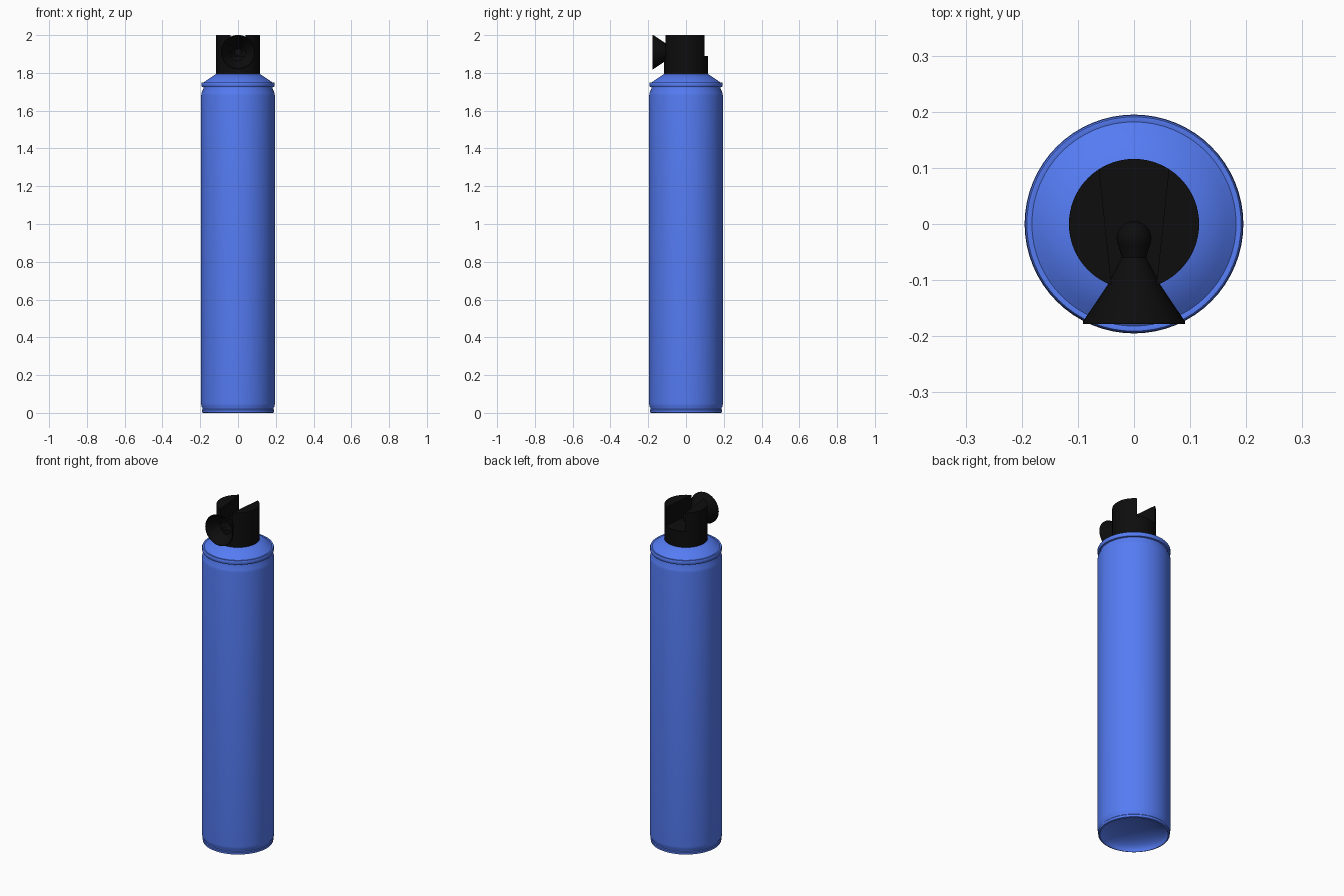
import bpy, bmesh, math

if "Cube" in bpy.data.objects:
    bpy.data.objects.remove(bpy.data.objects["Cube"])

def material(name, col):
    m = bpy.data.materials.new(name)
    m.diffuse_color = col
    m.use_nodes = True
    m.node_tree.nodes["Principled BSDF"].inputs["Base Color"].default_value = m.diffuse_color
    return m

BLUE = material("can_blue", (0.09, 0.2, 0.9, 1))
BLACK = material("cap_black", (0.004, 0.004, 0.004, 1))

def finish(name, bm, mat, angle=35):
    bmesh.ops.remove_doubles(bm, verts=bm.verts, dist=1e-5)
    bmesh.ops.recalc_face_normals(bm, faces=bm.faces)
    me = bpy.data.meshes.new(name)
    bm.to_mesh(me)
    bm.free()
    ob = bpy.data.objects.new(name, me)
    bpy.context.collection.objects.link(ob)
    me.materials.append(mat)
    bpy.ops.object.select_all(action='DESELECT')
    ob.select_set(True)
    bpy.context.view_layer.objects.active = ob
    bpy.ops.object.shade_smooth_by_angle(angle=math.radians(angle))
    return ob

def lathe(name, profile, mat, axis='Z', center=(0, 0, 0), n=64):
    # profile holds (radius, position along axis)
    bm = bmesh.new()
    if axis == 'Z':
        vs = [bm.verts.new((r, 0, h)) for r, h in profile]
        ax = (0, 0, 1)
    else:
        vs = [bm.verts.new((r, h, 0)) for r, h in profile]
        ax = (0, 1, 0)
    es = [bm.edges.new(p) for p in zip(vs, vs[1:])]
    bmesh.ops.spin(bm, geom=vs + es, cent=(0, 0, 0), axis=ax,
                   angle=2 * math.pi, steps=n, use_merge=True)
    bmesh.ops.translate(bm, verts=bm.verts, vec=center)
    return finish(name, bm, mat)

def prism(name, outline, z0, z1, mat):
    bm = bmesh.new()
    f = bm.faces.new([bm.verts.new((x, y, z0)) for x, y in outline])
    top = bmesh.ops.extrude_face_region(bm, geom=[f], use_keep_orig=True)
    bmesh.ops.translate(bm, vec=(0, 0, z1 - z0),
                        verts=[g for g in top["geom"] if isinstance(g, bmesh.types.BMVert)])
    return finish(name, bm, mat)

# Can: domed underside, body, neck groove, rim and shoulder
dome = [(0.182 * math.sin(t), 0.065 * math.cos(t))
        for t in (i * math.pi / 16 for i in range(9))]
lathe("can", dome + [
    (0.184, 0.0), (0.190, 0.003), (0.191, 0.016), (0.188, 0.02), (0.188, 0.025),
    (0.194, 0.036), (0.195, 0.05), (0.195, 1.68), (0.193, 1.695), (0.182, 1.718),
    (0.182, 1.724), (0.191, 1.726), (0.194, 1.732), (0.194, 1.744), (0.191, 1.75),
    (0.186, 1.75), (0.182, 1.749), (0.165, 1.762), (0.115, 1.795), (0.0, 1.795)], BLUE)

# Cap base
R = 0.116
lathe("cap_base", [(0, 1.79), (R, 1.79), (R, 1.89), (0, 1.89)], BLACK)

# Cap side walls either side of the tapered slot
a0, a1 = -math.acos(0.040 / R), math.acos(0.062 / R)
arc = [a0 + (a1 - a0) * i / 24 for i in range(25)]
for side, s in (("right", 1), ("left", -1)):
    prism("cap_wall_" + side, [(s * R * math.cos(a), R * math.sin(a)) for a in arc],
          1.89, 2.0, BLACK)

# Horn: hollow bell with a rounded inner end
ball = [(0.031 * math.sin(t), -0.026 + 0.031 * math.cos(t))
        for t in (i * math.pi / 12 for i in range(9))]
lathe("horn", ball + [(0.022, -0.06), (0.048, -0.11), (0.091, -0.174), (0.091, -0.178),
                      (0.087, -0.178), (0.044, -0.112), (0.018, -0.065), (0.0, -0.065)],
      BLACK, 'Y', (0, 0, 1.91), 48)
